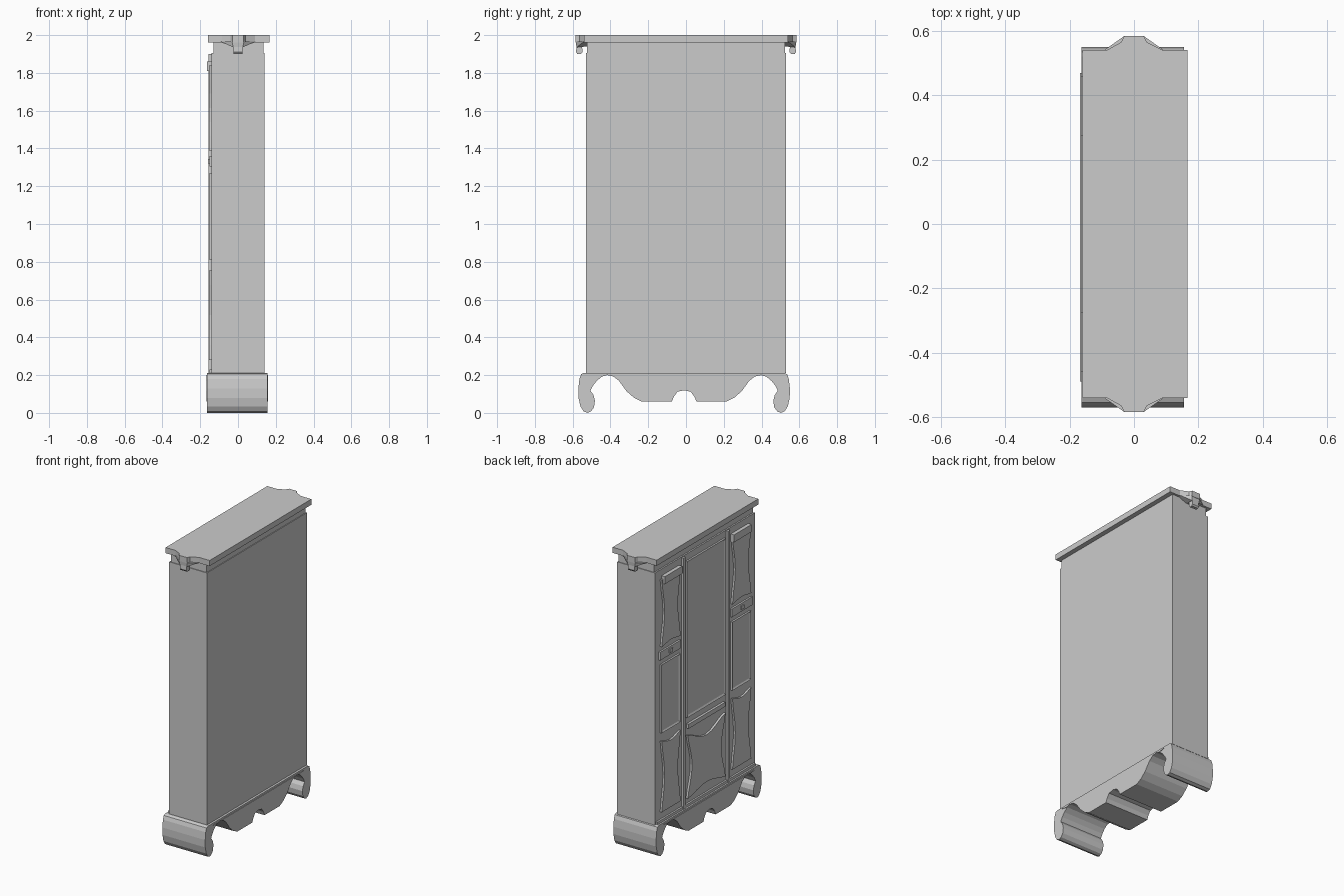
import bpy, bmesh, math

if "Cube" in bpy.data.objects:
    bpy.data.objects.remove(bpy.data.objects["Cube"])


def finish(name, bm):
    bmesh.ops.recalc_face_normals(bm, faces=bm.faces[:])
    me = bpy.data.meshes.new(name)
    bm.to_mesh(me)
    bm.free()
    ob = bpy.data.objects.new(name, me)
    bpy.context.collection.objects.link(ob)
    return ob


def prism(name, pts, a, b, axis='X', inset=0, sink=0):
    """Extrude a 2D outline from a to b; optionally sink a panel into the end at b."""
    bm = bmesh.new()
    place = (lambda p: (a, p[0], p[1])) if axis == 'X' else (lambda p: (p[0], p[1], a))
    step = (b - a, 0, 0) if axis == 'X' else (0, 0, b - a)
    face = bm.faces.new([bm.verts.new(place(p)) for p in pts])
    ext = bmesh.ops.extrude_face_region(bm, geom=[face], use_keep_orig=True)['geom']
    bmesh.ops.translate(bm, vec=step, verts=[e for e in ext if isinstance(e, bmesh.types.BMVert)])
    bmesh.ops.recalc_face_normals(bm, faces=bm.faces[:])
    if inset:
        front = [e for e in ext if isinstance(e, bmesh.types.BMFace)]
        bmesh.ops.inset_region(bm, faces=front, thickness=inset)
        bmesh.ops.translate(bm, vec=(sink, 0, 0), verts=list({v for f in front for v in f.verts}))
    return finish(name, bm)


def box(name, x0, x1, y0, y1, z0, z1):
    return prism(name, [(y0, z0), (y1, z0), (y1, z1), (y0, z1)], x0, x1)


def outline(y0, y1, z0, z1, side=0, top=0, bottom=0, n=6):
    """Rectangle whose edges bow inward by the given sags."""
    c = [(y0, z0), (y1, z0), (y1, z1), (y0, z1)]
    sag = [(0, bottom), (-side, 0), (0, -top), (side, 0)]
    pts = []
    for i in range(4):
        p, q, s = c[i], c[(i + 1) % 4], sag[i]
        k = n if any(s) else 1
        for j in range(k):
            t = j / k
            w = math.sin(math.pi * t) ** 1.5
            pts.append((p[0] + (q[0] - p[0]) * t + s[0] * w,
                        p[1] + (q[1] - p[1]) * t + s[1] * w))
    return pts


FACE = -0.14

# Cabinet body and recessed neck
box("cabinet_body", FACE, 0.14, -0.53, 0.53, 0.21, 1.905)
box("cornice_neck", -0.13, 0.135, -0.525, 0.525, 1.90, 1.965)

# Cornice slab with a stepped bump at each end
bump = [(0.167, 0.54), (0.09, 0.54), (0.04, 0.565), (0.03, 0.585),
        (-0.03, 0.585), (-0.04, 0.565), (-0.085, 0.54), (-0.16, 0.54)]
prism("cornice", bump + [(x, -y) for x, y in reversed(bump)], 1.962, 2.0, 'Z')

# Keystone bracket and hanging drop under each bump
for s, tag in ((1, "back"), (-1, "front")):
    bm = bmesh.new()
    for x, y, z in ((0.09, 0.525, 1.965), (0.09, 0.542, 1.965), (0.032, 0.583, 1.965),
                    (0.03, 0.525, 1.94), (0.025, 0.58, 1.935)):
        for m in (1, -1):
            bm.verts.new((m * x, s * y, z))
    bmesh.ops.convex_hull(bm, input=bm.verts[:])
    finish(f"keystone_{tag}", bm)
    drop = [(0.55, 1.94), (0.548, 1.91), (0.556, 1.9), (0.575, 1.9), (0.582, 1.91), (0.58, 1.94)]
    prism(f"drop_{tag}", [(s * y, z) for y, z in drop], -0.025, 0.025)

# Scroll-footed base, half profile mirrored about its centre
apron = [(0.035, 0.112), (0.055, 0.085), (0.065, 0.06), (0.225, 0.06), (0.265, 0.08),
         (0.305, 0.115), (0.345, 0.17), (0.375, 0.193), (0.407, 0.2), (0.435, 0.192)]
foot = [(0.462, 0.17), (0.482, 0.145), (0.496, 0.118), (0.48, 0.095), (0.472, 0.065),
        (0.477, 0.03), (0.493, 0.008), (0.512, 0.0), (0.532, 0.008), (0.549, 0.035),
        (0.559, 0.08), (0.56, 0.13), (0.554, 0.18), (0.545, 0.205), (0.53, 0.212)]
OFF = -0.01
half = apron + foot
ring = [(y + OFF, z) for y, z in half] + [(OFF - y, z) for y, z in reversed(half)] + [(OFF, 0.12)]
prism("scroll_base", ring, -0.163, 0.155)

# Thin carved facing on both sides of the apron
half = apron + [(0.48, 0.2)]
ring = [(y + OFF, z) for y, z in half] + [(OFF - y, z) for y, z in reversed(half)] + [(OFF, 0.12)]
prism("apron_facing", ring, -0.168, 0.159)

# Central door: tall framed panel, rail and hollow-sided lower panel
prism("centre_upper_panel", outline(-0.205, 0.205, 0.81, 1.86), FACE, -0.152, inset=0.018, sink=0.006)
box("centre_rail", FACE, -0.156, -0.195, 0.195, 0.735, 0.765)
prism("centre_lower_panel", outline(-0.2, 0.2, 0.265, 0.69, 0.045, 0.07, 0.04, 8), FACE, -0.154)
box("bottom_rail", FACE, -0.152, -0.52, 0.52, 0.205, 0.23)

# Side doors, mirrored across the centre
for s, tag in ((1, "back"), (-1, "front")):
    def side_panel(name, z0, z1, x, **k):
        frame = {q: k.pop(q) for q in ("inset", "sink") if q in k}
        pts = [(s * y, z) for y, z in outline(0.275, 0.475, z0, z1, **k)]
        prism(f"{name}_{tag}", pts, FACE, x, **frame)

    box(f"door_stile_{tag}", FACE, -0.155, s * 0.225, s * 0.247, 0.21, 1.9)
    side_panel("upper_panel", 1.39, 1.84, -0.153, side=0.03, bottom=0.015)
    box(f"upper_roll_{tag}", FACE, -0.165, s * 0.275, s * 0.46, 1.81, 1.86)
    box(f"drawer_rail_{tag}", FACE, -0.152, s * 0.27, s * 0.49, 1.305, 1.36)
    box(f"drawer_knob_{tag}", FACE, -0.158, s * 0.365, s * 0.395, 1.32, 1.345)
    side_panel("middle_panel", 0.81, 1.27, -0.152, inset=0.015, sink=0.006)
    side_panel("lower_panel", 0.28, 0.755, -0.153, side=0.03, top=0.025)
